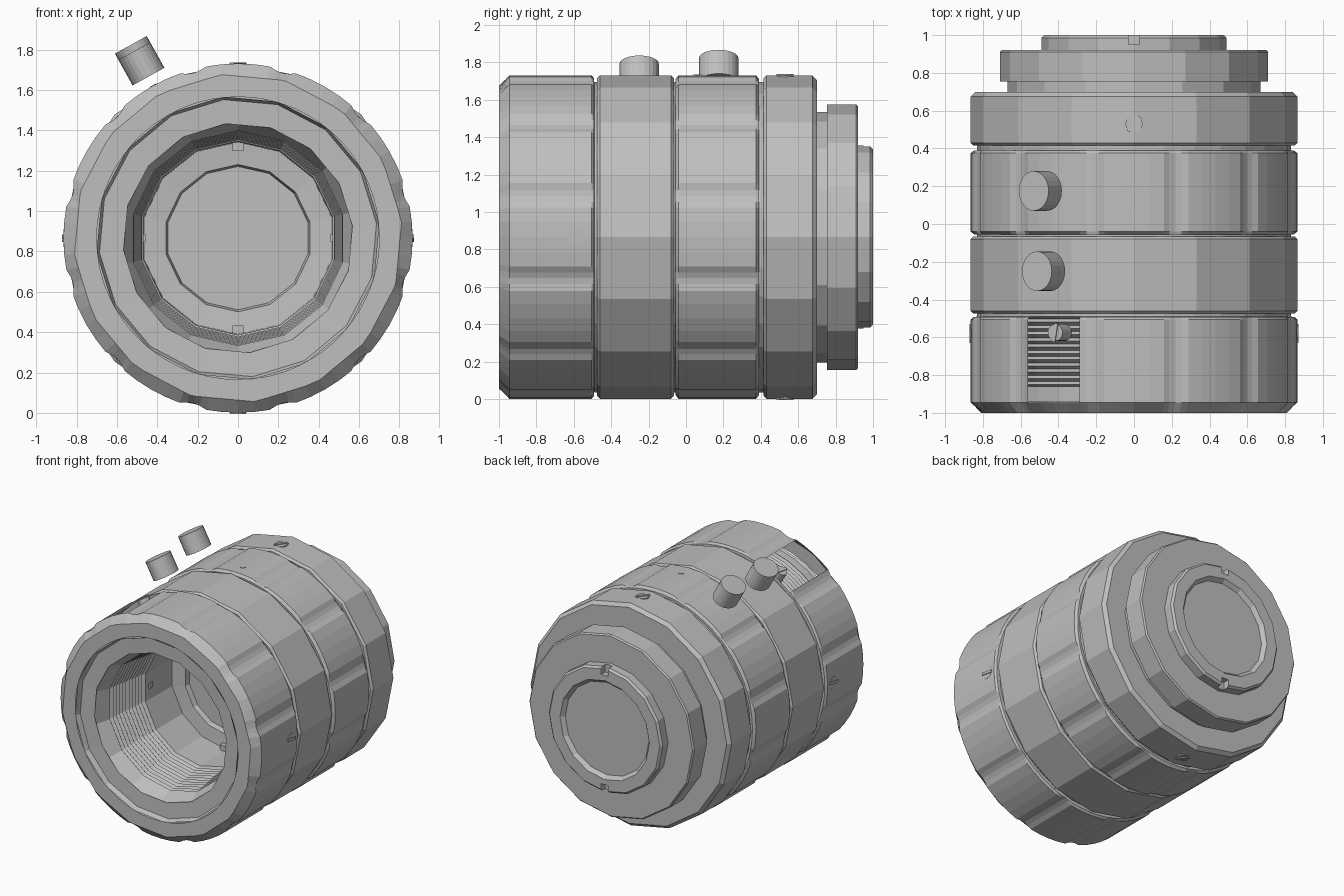
import bpy, bmesh, math
from mathutils import Matrix

cube = bpy.data.objects.get("Cube")
if cube:
    bpy.data.objects.remove(cube, do_unlink=True)

CZ = 0.866   # height of the lens axis
R = 0.865    # outer radius

grey = bpy.data.materials.new("metal grey")
grey.use_nodes = True
grey.diffuse_color = (0.52, 0.52, 0.52, 1)
grey.node_tree.nodes["Principled BSDF"].inputs["Base Color"].default_value = (0.52, 0.52, 0.52, 1)


def finish(name, bm):
    mesh = bpy.data.meshes.new(name)
    bm.to_mesh(mesh)
    bm.free()
    mesh.materials.append(grey)
    ob = bpy.data.objects.new(name, mesh)
    bpy.context.collection.objects.link(ob)
    return ob


def even(n, start=0):
    return [start + 360 * i / n for i in range(n)]


def lathe(name, profile, angles, limit=None, skip=None):
    """Turn (radius, y) points about the lens axis; limit caps the radius by angle."""
    bm = bmesh.new()
    rings = []
    for r, y in profile:
        ring = []
        for a in angles:
            rr = min(r, limit(a, y)) if limit else r
            t = math.radians(a)
            ring.append(bm.verts.new((rr * math.cos(t), y, CZ + rr * math.sin(t))))
        rings.append(ring)
    n = len(angles)
    for i in range(len(rings) - 1):
        for j in range(n):
            k = (j + 1) % n
            if skip and skip(i, angles[j]):
                continue
            bm.faces.new((rings[i][j], rings[i + 1][j], rings[i + 1][k], rings[i][k]))
    bmesh.ops.remove_doubles(bm, verts=bm.verts, dist=1e-5)
    return finish(name, bm)


def radial(angle, y, dist):
    """Frame whose z axis points outward from the lens axis."""
    t = math.radians(angle)
    return (Matrix.Translation((dist * math.cos(t), y, CZ + dist * math.sin(t)))
            @ Matrix.Rotation(math.pi / 2 - t, 4, 'Y'))


def add_disc(bm, frame, r, z0, z1, sides=24):
    bmesh.ops.create_cone(bm, cap_ends=True, segments=sides, radius1=r, radius2=r, depth=z1 - z0,
                          matrix=frame @ Matrix.Translation((0, 0, (z0 + z1) / 2)))


def add_box(bm, frame, size, turn=0):
    bmesh.ops.create_cube(bm, size=1, matrix=frame @ Matrix.Rotation(turn, 4, 'Z')
                          @ Matrix.Diagonal((*size, 1)))


# Finger flutes: twelve shallow scallops around each grip ring
grip_angles = [30 * k + 15 + d for k in range(12) for d in (-4.5, -2.2, 0, 2.2, 4.5, 9.5, 15, 20.5)]


def fluted(a, y):
    if y == -1:  # the front face is a sixteen-sided polygon
        return 0.815 * math.cos(math.pi / 16) / math.cos(math.radians((a - 6) % 22.5 - 11.25))
    off = (a % 30) - 15
    return R - (0.018 * math.cos(math.radians(off * 20)) if abs(off) < 4.5 else 0)


# Front grip ring, with one open window between two flutes
lathe("front_grip_ring",
      [(0.70, -1), (0.82, -1), (R, -0.945), (R, -0.505), (0.85, -0.492), (0.82, -0.49)],
      grip_angles, fluted, lambda i, a: i in (2, 3) and 108 < a < 130)
lathe("front_ledge", [(0.57, -0.955), (0.69, -0.96), (0.705, -1)], even(16, 6))

# Threaded front bore: glass, plain tube, tapered thread and cone
bore = [(0, -0.1), (0.355, -0.1), (0.365, -0.14), (0.475, -0.15), (0.48, -0.47)]
for k in range(11):
    y = -0.485 - 0.033 * k
    r = 0.487 + 0.0045 * k
    bore += [(r + 0.014, y), (r, y - 0.016)]
bore += [(0.54, -0.85), (0.585, -0.955)]
lathe("threaded_bore", bore, even(14, 90))

# Threaded sleeve behind the window and in the gaps between the rings
sleeve = [(0.59, -0.94), (0.72, -0.94), (0.72, -0.86)]
for k in range(11):
    y = -0.85 + 0.033 * k
    sleeve += [(0.74, y), (0.72, y + 0.016)]
sleeve += [(0.74, -0.49), (0.83, -0.49), (0.83, 0.5), (0.62, 0.5)]
lathe("inner_sleeve", sleeve, even(32))

# Plain and fluted middle rings
lathe("middle_ring", [(0.8, -0.475), (0.85, -0.475), (R, -0.46), (R, -0.08), (0.85, -0.065),
                      (0.8, -0.065)], even(16))
lathe("rear_grip_ring", [(0.8, -0.055), (0.845, -0.055), (R, -0.04), (R, 0.375), (0.845, 0.39),
                         (0.8, 0.39)], grip_angles, fluted)

# Rear body, stepped down to the flange
lathe("rear_body", [(0.8, 0.415), (0.85, 0.415), (R, 0.43), (R, 0.675), (0.84, 0.70),
                    (0.67, 0.70), (0.67, 0.77)], even(16))
lathe("rear_flange", [(0.6, 0.755), (0.71, 0.755), (0.71, 0.91), (0.70, 0.92), (0.4, 0.92)], even(16))

# Rear mount with two spanner notches
mount = lathe("rear_mount", [(0, 0.88), (0.49, 0.88), (0.49, 0.985), (0.475, 1), (0.385, 1),
                             (0.36, 0.97), (0, 0.97)], even(16))
bm = bmesh.new()
for a in (90, 270):
    add_box(bm, radial(a, 0.99, 0.47), (0.06, 0.08, 0.09))
cutter = finish("notch_cutter", bm)
cutter.hide_render = True
cutter.hide_viewport = True
cut = mount.modifiers.new("notches", 'BOOLEAN')
cut.object = cutter
cut.solver = 'EXACT'

# Retaining ring tabs inside the bore
bm = bmesh.new()
for a in (90, 270):
    add_box(bm, radial(a, -0.165, 0.455), (0.055, 0.04, 0.045))
for a in (0, 180):
    add_box(bm, radial(a, -0.41, 0.47), (0.04, 0.04, 0.025))
finish("retaining_tabs", bm)

# Locking knobs standing off the barrel, slightly oval
for name, y, dist in (("front_lock_knob", -0.25, 0.905), ("rear_lock_knob", 0.175, 0.94)):
    bm = bmesh.new()
    frame = radial(119, y, dist) @ Matrix.Diagonal((0.9, 1.05, 1, 1))
    add_disc(bm, frame, 0.1, 0.01, 0.155)
    finish(name, bm)

# Slotted grub screws set flush in the rings
for name, angle, y, dist, turn in (("left_screw", 0, -0.58, 0.864, 1.4),
                                   ("right_screw", 180, -0.58, 0.864, 1.4),
                                   ("top_screw", 90, 0.53, 0.864, 0.9),
                                   ("bottom_screw", 270, 0.53, 0.864, 0.9),
                                   ("window_screw", 119, -0.575, 0.86, 1.4)):
    bm = bmesh.new()
    frame = radial(angle, y, dist)
    add_disc(bm, frame, 0.045, -0.1, 0.001, 16)
    add_box(bm, frame, (0.1, 0.02, 0.014), turn)
    finish(name, bm)

# Index dot on the rear grip
bm = bmesh.new()
add_disc(bm, radial(90, 0.06, R), 0.022, -0.01, 0.003, 12)
finish("index_dot", bm)
